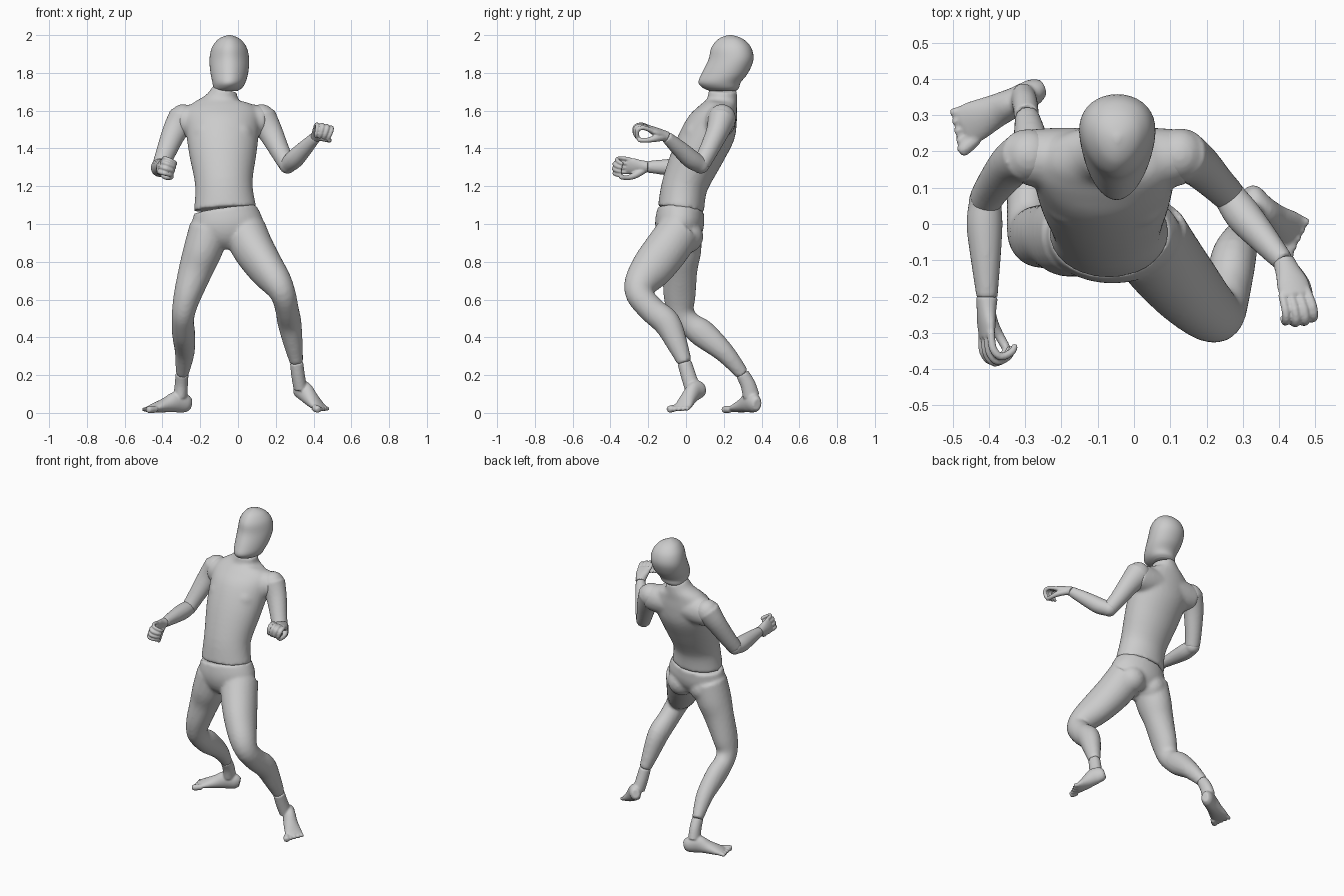
import bpy, bmesh, math
from mathutils import Vector as V


def spline(rows, steps=4):
    # Catmull-Rom through rows of (x, y, z, radius a, radius b)
    p = [rows[0]] + list(rows) + [rows[-1]]
    out = []
    for i in range(1, len(p) - 2):
        for k in range(steps):
            t = k / steps
            out.append([0.5 * (2 * b + (c - a) * t + (2 * a - 5 * b + 4 * c - d) * t * t
                               + (3 * b - a - 3 * c + d) * t ** 3)
                        for a, b, c, d in zip(*p[i - 1:i + 3])])
    return out + [list(rows[-1])]


def loft(bm, rows, side=(1, 0, 0), n=24, flat=False, taper=0.0):
    # closed tube of elliptical rings; taper narrows the front half
    rows = spline(rows)
    c = [V(r[:3]) for r in rows]
    rings = []
    for i, r in enumerate(rows):
        t = V((0, 0, 1)) if flat else (c[min(i + 1, len(c) - 1)] - c[max(i - 1, 0)]).normalized()
        u = V(side)
        u = (u - t * u.dot(t)).normalized()
        w = t.cross(u)
        ring = []
        for k in range(n):
            a = 2 * math.pi * k / n
            s = math.sin(a)
            ring.append(bm.verts.new(c[i] + u * r[3] * math.cos(a) * (1 + taper * s) + w * r[4] * s))
        rings.append(ring)
    for a, b in zip(rings, rings[1:]):
        for k in range(n):
            bm.faces.new((a[k], a[(k + 1) % n], b[(k + 1) % n], b[k]))
    bm.faces.new(rings[0][::-1])
    bm.faces.new(rings[-1])


def ball(bm, x, y, z, r):
    g = bmesh.ops.create_uvsphere(bm, u_segments=20, v_segments=12, radius=r)
    bmesh.ops.translate(bm, verts=g["verts"], vec=(x, y, z))


def finish(name, bm, voxel=0, smooth=4):
    bmesh.ops.recalc_face_normals(bm, faces=bm.faces)
    me = bpy.data.meshes.new(name)
    bm.to_mesh(me)
    bm.free()
    ob = bpy.data.objects.new(name, me)
    bpy.context.collection.objects.link(ob)
    for f in me.polygons:
        f.use_smooth = True
    if voxel:
        m = ob.modifiers.new("blend", 'REMESH')
        m.mode = 'VOXEL'
        m.voxel_size = voxel
        m.use_smooth_shade = True
        m = ob.modifiers.new("soften", 'SMOOTH')
        m.factor = 0.5
        m.iterations = smooth
    return ob


# head: egg with a narrow face
bm = bmesh.new()
loft(bm, [(-.065, .195, 1.705, .062, .07), (-.055, .185, 1.72, .075, .095),
          (-.048, .178, 1.75, .086, .112), (-.046, .207, 1.80, .098, .122),
          (-.046, .238, 1.87, .103, .119), (-.046, .24, 1.93, .092, .107),
          (-.046, .238, 1.97, .066, .077), (-.046, .236, 1.99, .037, .044),
          (-.046, .235, 2.0, .006, .008)], n=40, flat=True, taper=.2)
finish("head", bm)

# torso: waist to neck, with shoulder girdle and chest muscles
bm = bmesh.new()
loft(bm, [(-.068, -.027, 1.078, .166, .123), (-.075, -.005, 1.21, .152, .122),
          (-.08, .064, 1.37, .178, .136), (-.082, .13, 1.50, .195, .137),
          (-.083, .168, 1.58, .20, .11), (-.083, .188, 1.635, .155, .084),
          (-.08, .193, 1.67, .088, .078), (-.07, .195, 1.712, .067, .073)], n=36)
loft(bm, [(-.305, .185, 1.545, .075, .08), (-.23, .18, 1.545, .085, .09),
          (-.083, .175, 1.55, .09, .09), (.065, .18, 1.545, .085, .09),
          (.14, .185, 1.545, .075, .08)], side=(0, 1, 0))
for x in (-.16, 0):
    ball(bm, x, .075, 1.47, .088)
finish("torso", bm, .011, 5)

# pelvis and legs down to the ankle seams
bm = bmesh.new()
loft(bm, [(-.068, -.027, 1.076, .167, .124), (-.058, -.034, 1.0, .19, .13),
          (-.05, -.03, .935, .165, .115), (-.045, -.02, .88, .07, .075)], n=36)
for x in (-.135, .025):
    ball(bm, x, .002, .935, .09)
loft(bm, [(.035, -.035, .965, .115, .115), (.08, -.10, .87, .11, .118),
          (.145, -.177, .77, .097, .112), (.205, -.237, .69, .082, .09),
          (.24, -.245, .625, .067, .073), (.26, -.18, .545, .062, .07),
          (.273, -.10, .475, .063, .072), (.293, -.045, .36, .05, .055),
          (.31, -.006, .265, .035, .038)])
loft(bm, [(-.15, -.03, .97, .11, .115), (-.19, -.032, .85, .102, .112),
          (-.226, -.032, .75, .09, .092), (-.268, -.034, .62, .073, .085),
          (-.288, -.026, .535, .062, .07), (-.292, .015, .475, .059, .064),
          (-.288, .09, .418, .061, .073), (-.282, .205, .318, .052, .054),
          (-.296, .30, .205, .034, .036)])
finish("pelvis_and_legs", bm, .011)

# upper arms and forearms: shoulder, elbow and wrist points
ARMS = {"right": [(-.29, .188, 1.56), (-.335, .165, 1.49), (-.385, .105, 1.37), (-.41, .065, 1.302),
                  (-.412, -.0, 1.298), (-.405, -.205, 1.303)],
        "left": [(.125, .19, 1.56), (.172, .165, 1.485), (.225, .115, 1.38), (.262, .078, 1.312),
                 (.30, .025, 1.345), (.413, -.105, 1.462)]}
for sd, (a, b, c, d, e, f) in ARMS.items():
    bm = bmesh.new()
    loft(bm, [(*a, .076, .082), (*b, .06, .066), (*c, .05, .052), (*d, .046, .046)], side=(0, 1, 0))
    ball(bm, *a, .074)
    finish(sd + "_upper_arm", bm, .008)
    bm = bmesh.new()
    loft(bm, [(*d, .044, .044), (*e, .05, .05), (*(V(e).lerp(V(f), .45)), .042, .044),
              (*f, .029, .031)])
    ball(bm, *d, .046)
    finish(sd + "_forearm", bm, .008)


# hands: palm, four curled fingers and a thumb in a local frame
def hand(name, wrist, forward, palm):
    d = V(forward).normalized()
    p = V(palm)
    p = (p - d * p.dot(d)).normalized()
    s = d.cross(p)
    if name.startswith("right"):
        s = -s
    o = V(wrist)

    def rows(pts):
        return [(*(o + d * q[0] + p * q[1] + s * q[2]), q[3], q[4]) for q in pts]
    bm = bmesh.new()
    loft(bm, rows([(-.004, 0, 0, .03, .03), (.03, 0, .002, .035, .026),
                   (.07, .002, .004, .045, .022), (.108, .004, .002, .044, .016)]), side=s)
    for i, ln in enumerate((.86, 1, 1.03, .95)):
        k = (i - 1.5) * .0235
        r = .0125 if i else .011
        loft(bm, rows([(.095, .002, k, r, r), (.10 + .047 * ln, .008, k * 1.1, r, r),
                       (.10 + .072 * ln, .032, k * 1.1, r, r),
                       (.10 + .055 * ln, .064, k, r * .95, r * .95),
                       (.10 + .03 * ln, .076, k * .9, r * .75, r * .75)]), side=s, n=12)
    loft(bm, rows([(.02, .008, .018, .02, .02), (.06, .03, .042, .018, .018),
                   (.095, .055, .05, .0135, .0135), (.128, .074, .044, .0125, .0125),
                   (.14, .078, .04, .008, .008)]), side=s, n=12)
    finish(name, bm, .0045, 3)


hand("right_hand", (-.405, -.205, 1.303), (-.03, -1, .08), (1, 0, -.35))
hand("left_hand", (.413, -.105, 1.462), (.28, -.8, .42), (-.2, -.35, -1))


# feet: ankle, wedge-shaped sole and five toes
def foot(name, ankle, sole, toe_from, toe_to, across):
    bm = bmesh.new()
    loft(bm, ankle)
    loft(bm, sole, side=across)
    a = V(across).normalized()
    for i in range(5):
        k = (i - 2) * .0245
        r = .019 if i == 0 else .0145 - .0008 * i
        end = V(toe_from).lerp(V(toe_to), 1 - .1 * i) + a * k * 1.1
        start = V(toe_from) + a * k * .9
        loft(bm, [(*start, r, r), (*start.lerp(end, .8), r, r), (*end, r * .6, r * .6)], side=a, n=12)
    finish(name, bm, .006, 3)


foot("right_foot",
     [(-.296, .298, .207, .034, .036), (-.30, .328, .15, .035, .04), (-.305, .345, .09, .036, .045)],
     [(-.25, .376, .045, .022, .03), (-.275, .365, .05, .036, .048), (-.325, .338, .058, .04, .056),
      (-.38, .312, .042, .046, .04), (-.435, .285, .028, .056, .026), (-.468, .268, .02, .056, .016)],
     (-.455, .275, .019), (-.503, .245, .017), (-.42, .9, 0))
foot("left_foot",
     [(.31, -.008, .267, .035, .038), (.318, .012, .20, .036, .04), (.33, .035, .13, .036, .042)],
     [(.31, .092, .13, .022, .026), (.322, .078, .125, .034, .044), (.35, .045, .115, .038, .052),
      (.385, .012, .075, .045, .04), (.42, -.012, .04, .053, .026), (.442, -.026, .024, .054, .016)],
     (.43, -.022, .026), (.462, -.053, .017), (.6, .8, 0))
